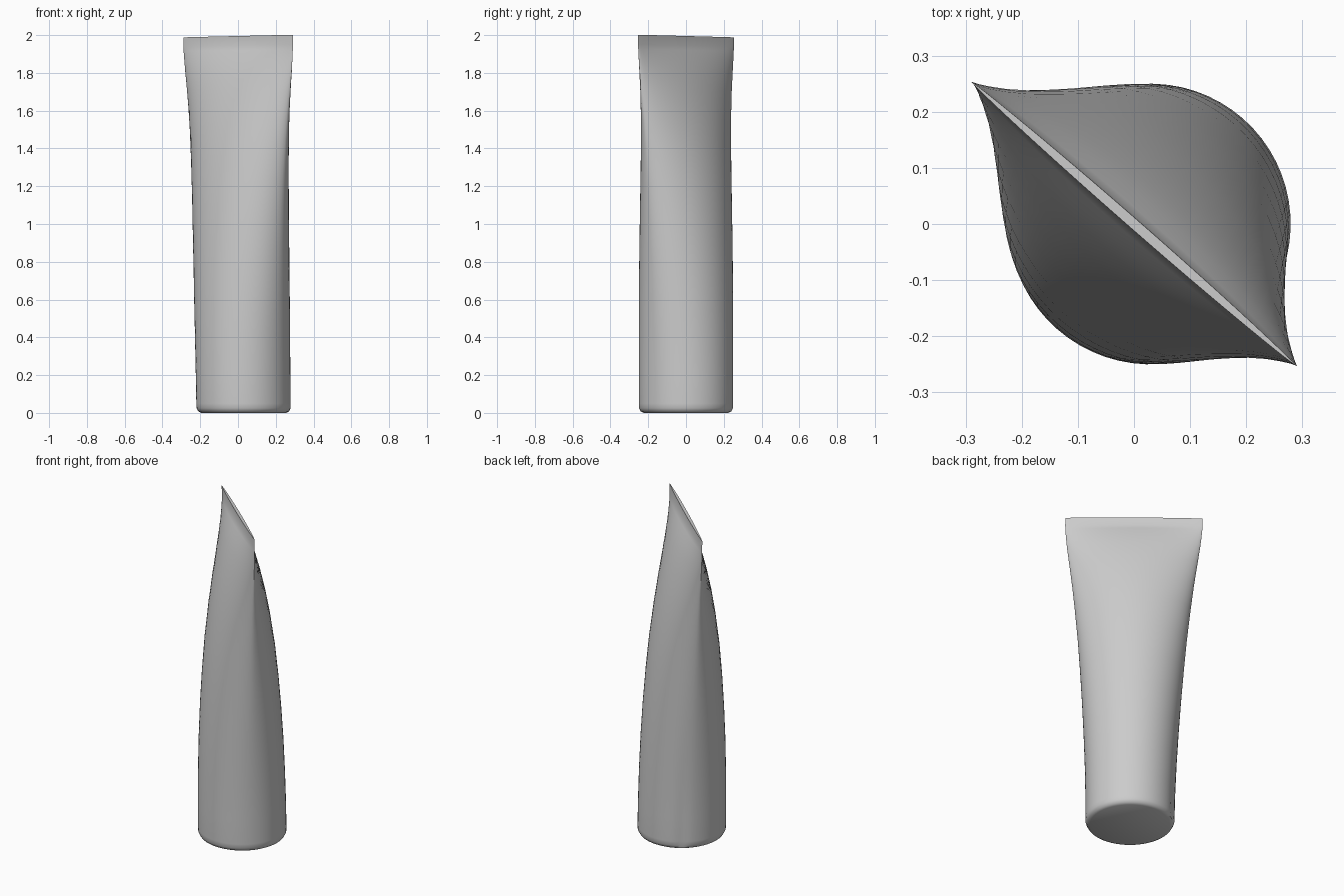
import bpy
import bmesh
import math
from mathutils import Vector

cube = bpy.data.objects.get("Cube")
if cube:
    bpy.data.objects.remove(cube, do_unlink=True)

# Plain grey plastic
grey = bpy.data.materials.new("grey_plastic")
grey.use_nodes = True
colour = (0.6, 0.6, 0.6, 1)
grey.diffuse_color = colour
grey.node_tree.nodes["Principled BSDF"].inputs["Base Color"].default_value = colour

SIDES = 64
SEAM = Vector((0.58, -0.507, 0)).normalized()   # direction of the crimped end
ACROSS = Vector((-SEAM.y, SEAM.x, 0))           # flattening direction
DENT = Vector((-0.57, 0.82, 0)).normalized()    # shallow crease near the base

# Stations: height, half width along the seam, half depth across it
STATIONS = [
    (0.0, 0.225, 0.225), (0.008, 0.24, 0.24), (0.025, 0.249, 0.249),
    (0.05, 0.25, 0.25), (0.2, 0.252, 0.249), (0.4, 0.258, 0.245),
    (0.6, 0.267, 0.238), (0.8, 0.278, 0.227), (1.0, 0.291, 0.212),
    (1.2, 0.306, 0.192), (1.4, 0.325, 0.163), (1.55, 0.341, 0.135),
    (1.7, 0.36, 0.099), (1.8, 0.373, 0.069), (1.87, 0.38, 0.044),
    (1.92, 0.384, 0.022), (1.945, 0.385, 0.011), (1.995, 0.385, 0.009),
]


def section_point(z, along, across, angle):
    """Point on a round section that sharpens into a lens towards the top."""
    t = z / 2
    c, s = math.cos(angle), math.sin(angle)
    power = 1 + 0.4 * t ** 2
    offset = math.copysign(abs(s) ** power, s) * across
    radial = SEAM * (along * c) + ACROSS * offset
    # Shallow pressed crease that fades upwards
    if 0.02 < z < 0.7:
        spread = radial.angle(DENT)
        radial *= 1 - 0.035 * math.exp(-(spread / 0.11) ** 2) * (1 - z / 0.7)
    centre = Vector((0.03 * (1 - t), 0, z))
    centre.z += 0.007 * c * t ** 8              # crimped end is slightly tilted
    return centre + radial


# Tube body lofted from the round base to the flat crimp
bm = bmesh.new()
rings = []
for z, along, across in STATIONS:
    rings.append([bm.verts.new(section_point(z, along, across, math.tau * i / SIDES))
                  for i in range(SIDES)])
for low, high in zip(rings, rings[1:]):
    for i in range(SIDES):
        j = (i + 1) % SIDES
        bm.faces.new((low[i], low[j], high[j], high[i]))
bm.faces.new(list(reversed(rings[0])))
bm.faces.new(rings[-1])
bmesh.ops.recalc_face_normals(bm, faces=bm.faces)

mesh = bpy.data.meshes.new("tube_body")
bm.to_mesh(mesh)
bm.free()
mesh.materials.append(grey)
tube = bpy.data.objects.new("tube_body", mesh)
bpy.context.collection.objects.link(tube)

# Smooth walls with a crisp crimp and base
bpy.ops.object.select_all(action="DESELECT")
tube.select_set(True)
bpy.context.view_layer.objects.active = tube
bpy.ops.object.shade_smooth_by_angle(angle=math.radians(45))
